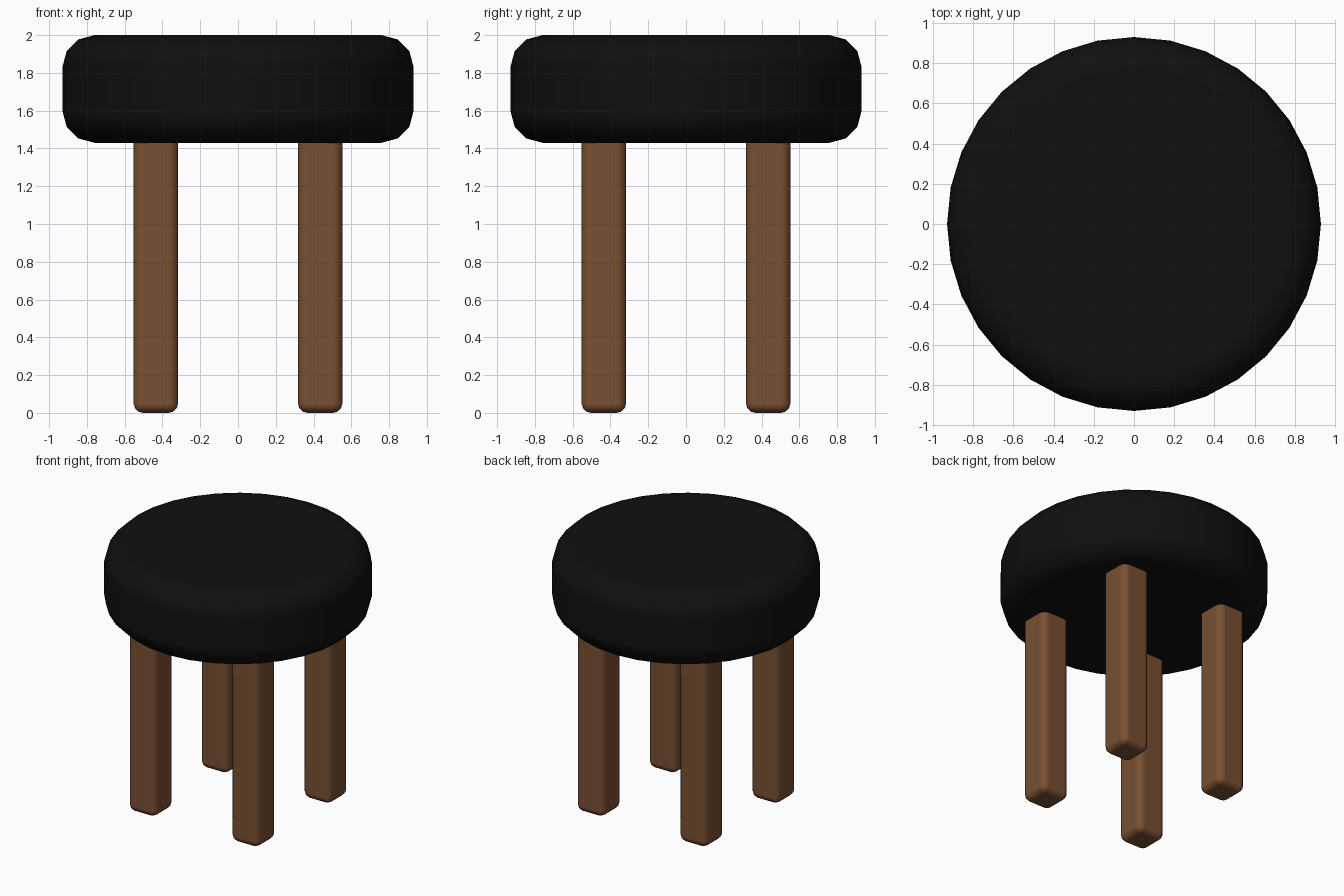
import bpy
import bmesh
import math
from mathutils import Matrix

cube = bpy.data.objects.get("Cube")
if cube:
    bpy.data.objects.remove(cube, do_unlink=True)


def make_material(name, rgb, roughness):
    mat = bpy.data.materials.new(name)
    mat.use_nodes = True
    mat.diffuse_color = (*rgb, 1)
    bsdf = mat.node_tree.nodes["Principled BSDF"]
    bsdf.inputs["Base Color"].default_value = (*rgb, 1)
    bsdf.inputs["Roughness"].default_value = roughness
    return mat


def rounded_part(name, bm, location, bevel, mat):
    """Turn a bmesh into a smooth object with rounded hard edges."""
    mesh = bpy.data.meshes.new(name)
    bm.to_mesh(mesh)
    bm.free()
    obj = bpy.data.objects.new(name, mesh)
    bpy.context.collection.objects.link(obj)
    obj.location = location
    mesh.materials.append(mat)
    for poly in mesh.polygons:
        poly.use_smooth = True
    mod = obj.modifiers.new("rounded_edges", "BEVEL")
    mod.width = bevel
    mod.segments = 3
    mod.limit_method = "ANGLE"
    mod.angle_limit = math.radians(30)
    mod.harden_normals = True
    return obj


black = make_material("black_cushion", (0.005, 0.005, 0.005), 0.6)
wood = make_material("brown_wood", (0.19, 0.08, 0.032), 0.6)

# Round padded seat
SEAT_BOTTOM, SEAT_TOP, SEAT_RADIUS = 1.43, 2.0, 0.93
bm = bmesh.new()
bmesh.ops.create_cone(bm, cap_ends=True, segments=32, radius1=SEAT_RADIUS,
                      radius2=SEAT_RADIUS, depth=SEAT_TOP - SEAT_BOTTOM)
rounded_part("seat", bm, (0, 0, (SEAT_BOTTOM + SEAT_TOP) / 2), 0.17, black)

# Four square legs, their tops sunk into the seat
LEG_WIDTH, LEG_HEIGHT, LEG_OFFSET = 0.235, 1.5, 0.435
for depth_name, sy in (("front", -1), ("back", 1)):
    for side_name, sx in (("left", 1), ("right", -1)):
        bm = bmesh.new()
        bmesh.ops.create_cube(
            bm, size=1, matrix=Matrix.Diagonal((LEG_WIDTH, LEG_WIDTH, LEG_HEIGHT, 1)))
        rounded_part(f"{depth_name}_{side_name}_leg", bm,
                     (sx * LEG_OFFSET, sy * LEG_OFFSET, LEG_HEIGHT / 2), 0.05, wood)
